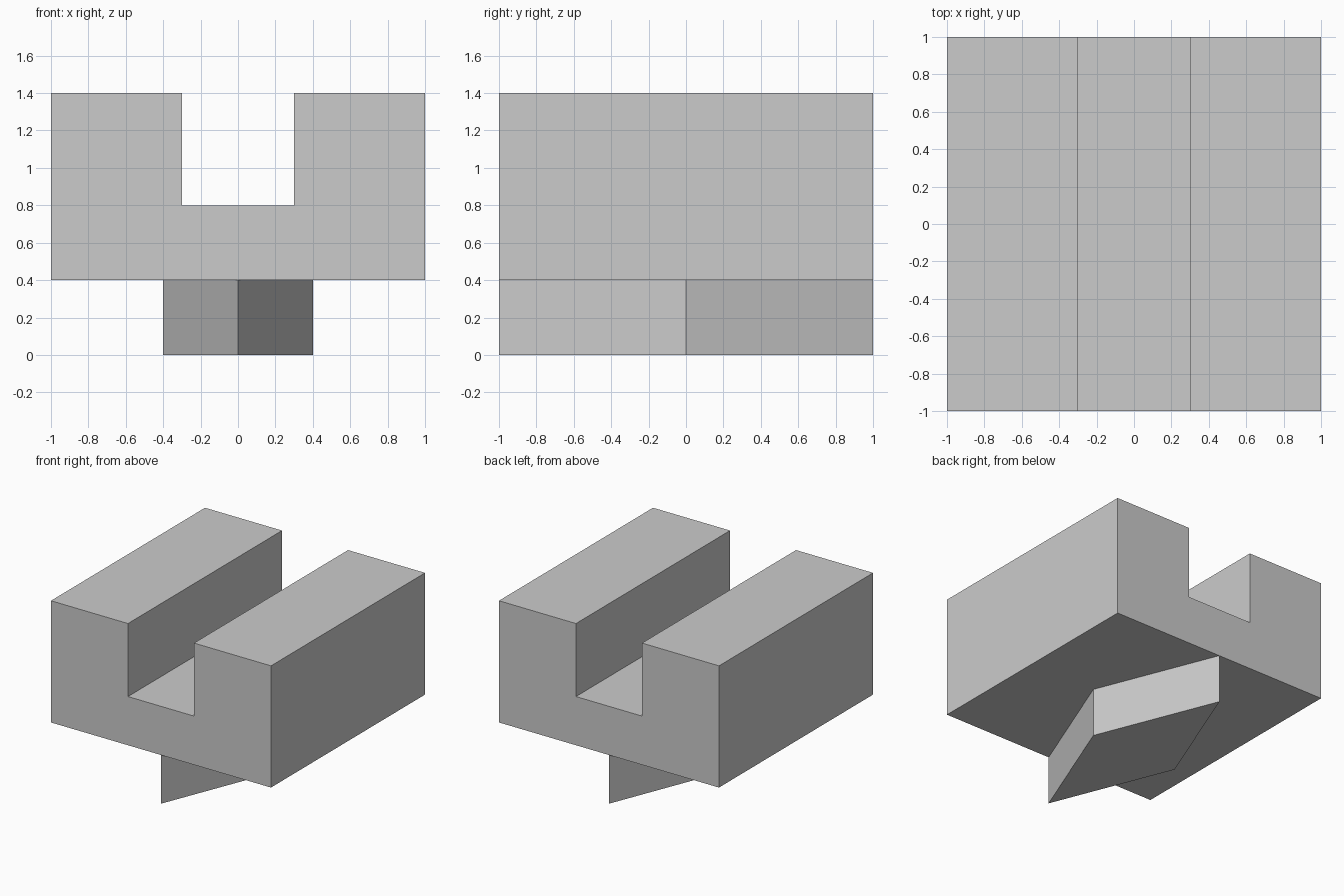
import bpy
import bmesh
from mathutils import Vector

cube = bpy.data.objects.get("Cube")
if cube:
    bpy.data.objects.remove(cube, do_unlink=True)

grey = bpy.data.materials.new("plain grey")
grey.use_nodes = True
colour = (0.6, 0.6, 0.6, 1)
grey.diffuse_color = colour
grey.node_tree.nodes["Principled BSDF"].inputs["Base Color"].default_value = colour


def prism(name, outline, direction):
    """Extrude a closed flat outline along a direction."""
    bm = bmesh.new()
    face = bm.faces.new([bm.verts.new(p) for p in outline])
    grown = bmesh.ops.extrude_face_region(bm, geom=[face], use_keep_orig=True)
    moved = [g for g in grown["geom"] if isinstance(g, bmesh.types.BMVert)]
    bmesh.ops.translate(bm, verts=moved, vec=Vector(direction))
    bmesh.ops.recalc_face_normals(bm, faces=bm.faces[:])
    mesh = bpy.data.meshes.new(name)
    bm.to_mesh(mesh)
    bm.free()
    mesh.materials.append(grey)
    obj = bpy.data.objects.new(name, mesh)
    bpy.context.collection.objects.link(obj)
    return obj


# Channelled block: half profile mirrored, then run front to back
half = [(1, 0.4), (1, 1.4), (0.3, 1.4), (0.3, 0.8)]
profile = half + [(-x, z) for x, z in reversed(half)]
prism("channel_block", [(x, -1, z) for x, z in profile], (0, 2, 0))

# Diamond-shaped foot underneath
diamond = [(0, -1), (0.4, 0), (0, 1), (-0.4, 0)]
prism("diamond_foot", [(x, y, 0) for x, y in diamond], (0, 0, 0.4))
